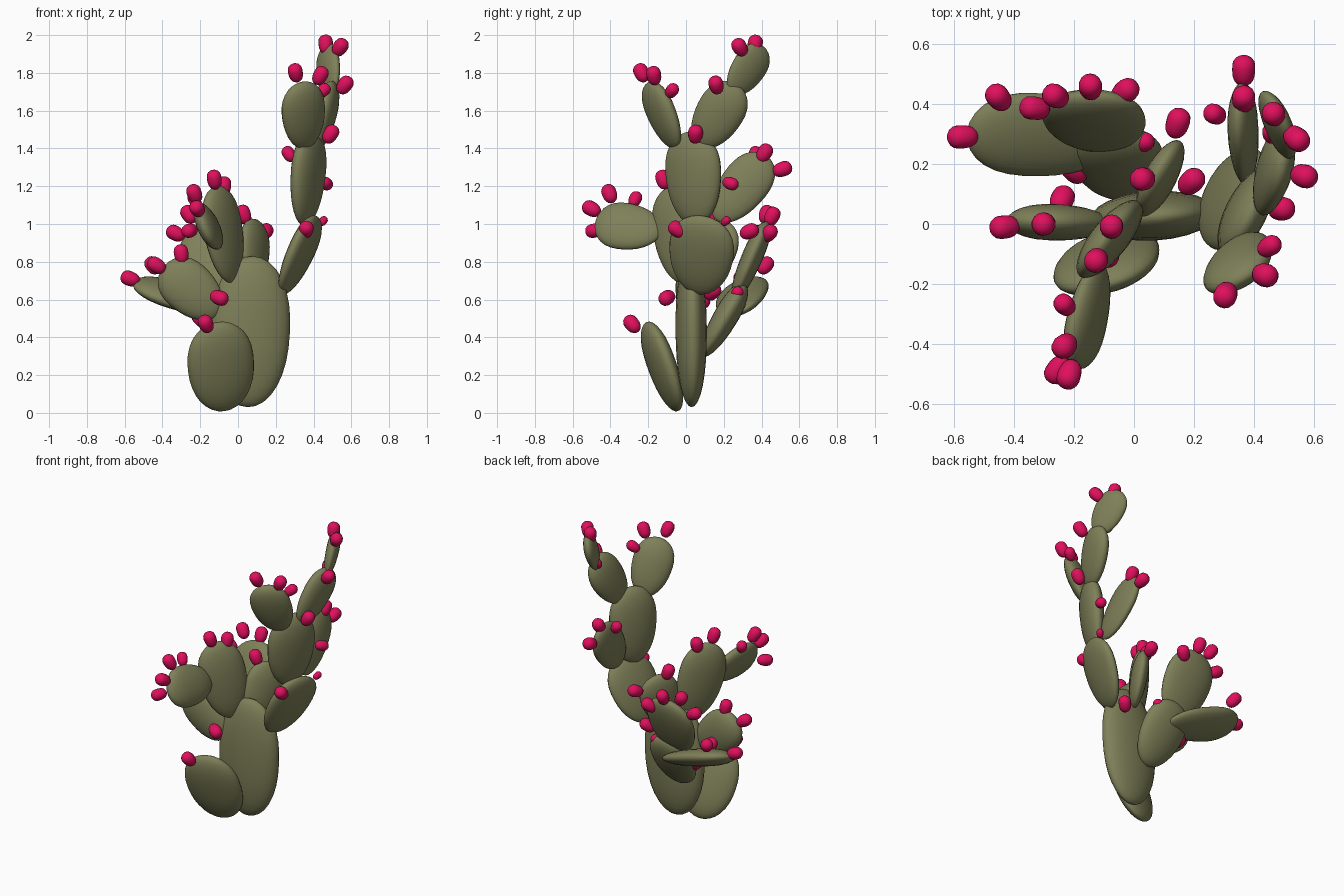
import bpy, bmesh, math
from mathutils import Vector, Matrix


def material(name, color):
    m = bpy.data.materials.new(name)
    m.diffuse_color = color
    return m


GREEN = material("pad_green", (0.21, 0.215, 0.098, 1))
PINK = material("fruit_pink", (0.75, 0.005, 0.11, 1))


def blob(name, center, axes, half, taper, power, mat, segs, rings):
    """Egg-shaped body: half = (width, thickness, length) half sizes."""
    bm = bmesh.new()
    bmesh.ops.create_uvsphere(bm, u_segments=segs, v_segments=rings, radius=1)
    for v in bm.verts:
        t = v.co.z
        flat = math.hypot(v.co.x, v.co.y)
        r = max(0.0, 1 - abs(t) ** power) ** 0.5 * (1 + taper * t)
        k = r / flat if flat > 1e-5 else 0
        v.co = (v.co.x * k * half[0], v.co.y * k * half[1], t * half[2])
    rot = Matrix(axes).transposed().to_4x4()
    bm.transform(Matrix.Translation(center) @ rot)
    bmesh.ops.recalc_face_normals(bm, faces=bm.faces)
    for f in bm.faces:
        f.smooth = True
    me = bpy.data.meshes.new(name)
    bm.to_mesh(me)
    bm.free()
    me.materials.append(mat)
    ob = bpy.data.objects.new(name, me)
    bpy.context.collection.objects.link(ob)


def frame(axis, side):
    z = Vector(axis).normalized()
    x = Vector(side)
    x = (x - z * x.dot(z)).normalized()
    return x, z.cross(x), z


def pad(name, base, tip, side, width, thick, fruits=(), taper=0.14):
    """A flat cactus pad from base to tip, with fruits pointing outward."""
    base, tip = Vector(base), Vector(tip)
    mid = (base + tip) / 2
    blob(name, mid, frame(tip - base, side),
         (width / 2, thick / 2, (tip - base).length / 2),
         taper, 2.3, GREEN, 24, 16)
    root = base.lerp(tip, 0.6)
    for i, f in enumerate(fruits):
        c, s = Vector(f[:3]), (f[3] if len(f) > 3 else 1)
        d = c - root
        side2 = (1, 0, 0) if abs(d.normalized().x) < 0.8 else (0, 1, 0)
        blob(f"{name}_fruit_{i + 1}", c, frame(d, side2),
             (0.039 * s, 0.039 * s, 0.053 * s), 0.08, 2.8, PINK, 14, 10)


# trunk and low front pad
pad("trunk_pad", (0.05, 0.03, 0.03), (0.08, 0.025, 0.83), (1, 0.06, 0), 0.42, 0.165,
    [(0.19, 0.14, 0.64)], 0.03)
pad("low_front_pad", (-0.07, -0.04, 0.01), (-0.11, -0.21, 0.48), (0.95, 0.25, 0), 0.36, 0.13,
    [(-0.17, -0.285, 0.47)], 0.06)

# left and front branches
pad("left_pad", (-0.1, 0.0, 0.52), (-0.39, 0.01, 0.78), (0.7, 0, 0.7), 0.27, 0.12,
    [(-0.3, 0.0, 0.84), (-0.43, -0.01, 0.78), (-0.1, -0.1, 0.61), (-0.24, 0.08, 0.6)])
pad("front_upper_pad", (-0.03, -0.01, 0.69), (-0.12, -0.08, 1.2), (0.6, 0.8, 0), 0.3, 0.12,
    [(-0.125, -0.12, 1.235), (-0.075, -0.01, 1.2)])
pad("front_outer_pad", (-0.11, -0.13, 0.96), (-0.195, -0.48, 1.01), (-0.38, 0, 0.92), 0.26, 0.1,
    [(-0.23, -0.27, 1.13, 0.85), (-0.23, -0.405, 1.16), (-0.255, -0.485, 0.965, 0.95),
     (-0.215, -0.5, 1.08)])

# back branches
pad("back_pad", (-0.02, 0.09, 0.3), (-0.08, 0.31, 0.68), (1, 0, 0), 0.31, 0.13,
    [(0.03, 0.27, 0.63, 0.8)])
pad("back_left_pad", (-0.04, 0.28, 0.53), (-0.555, 0.31, 0.69), (0, 0.92, 0.36), 0.29, 0.11,
    [(-0.57, 0.29, 0.71), (-0.45, 0.42, 0.78), (-0.2, 0.18, 0.5)])
pad("back_upper_pad", (-0.1, 0.25, 0.59), (-0.16, 0.43, 1.01), (1, -0.03, 0), 0.34, 0.11,
    [(-0.145, 0.455, 1.04), (-0.26, 0.425, 1.05), (-0.33, 0.385, 0.95),
     (-0.03, 0.44, 0.95)])
pad("back_right_pad", (0.07, 0.08, 0.68), (0.1, 0.21, 1.02), (0.5, 0.87, 0), 0.26, 0.1,
    [(0.145, 0.335, 0.96), (0.03, 0.15, 1.05)])

# tall right branch
pad("right_pad", (0.23, 0.06, 0.63), (0.42, 0.1, 1.04), (0.3, 0.95, 0), 0.35, 0.11,
    [(0.36, -0.045, 0.97), (0.45, 0.21, 1.015, 0.55)])
pad("right_middle_pad", (0.35, 0.05, 0.99), (0.39, 0.03, 1.49), (0.45, 0.9, 0), 0.32, 0.13,
    [(0.49, 0.05, 1.475), (0.465, 0.235, 1.215, 0.85)])
pad("right_back_pad", (0.38, 0.16, 1.02), (0.35, 0.43, 1.36), (0.1, 0.7, -0.6), 0.25, 0.095,
    [(0.365, 0.51, 1.29), (0.27, 0.365, 1.37, 0.85), (0.365, 0.415, 1.375)])
pad("right_front_top_pad", (0.36, -0.05, 1.4), (0.335, -0.2, 1.75), (0.85, 0.5, 0), 0.25, 0.11,
    [(0.305, -0.235, 1.8), (0.435, -0.17, 1.785), (0.45, -0.075, 1.705, 0.85)])
pad("right_back_top_pad", (0.42, 0.07, 1.41), (0.505, 0.27, 1.74), (0.05, 0.8, -0.5), 0.25, 0.11,
    [(0.565, 0.16, 1.735), (0.455, 0.3, 1.73, 0.7)])
pad("crown_pad", (0.5, 0.24, 1.69), (0.46, 0.41, 1.94), (-0.5, 0.8, -0.4), 0.2, 0.08,
    [(0.465, 0.365, 1.95), (0.54, 0.285, 1.935)])
